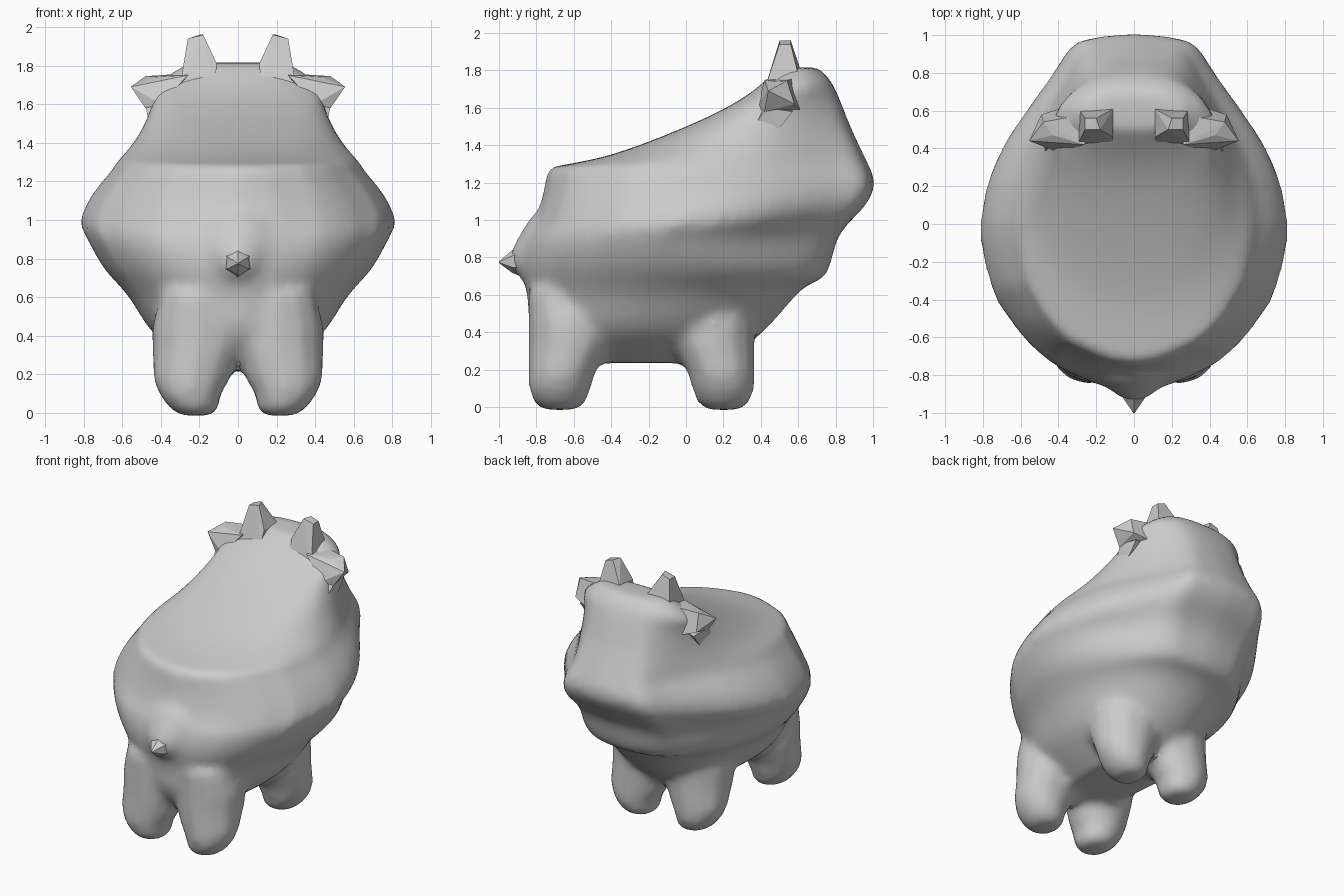
import bpy, bmesh, math

if "Cube" in bpy.data.objects:
    bpy.data.objects.remove(bpy.data.objects["Cube"])

N = 48

def make_object(name, bm):
    bmesh.ops.recalc_face_normals(bm, faces=bm.faces)
    me = bpy.data.meshes.new(name)
    bm.to_mesh(me)
    bm.free()
    ob = bpy.data.objects.new(name, me)
    bpy.context.collection.objects.link(ob)
    return ob

def loft(bm, rings):
    loops = [[bm.verts.new(p) for p in r] for r in rings]
    for a, b in zip(loops, loops[1:]):
        n = len(a)
        for i in range(n):
            j = (i + 1) % n
            bm.faces.new((a[i], a[j], b[j], b[i]))
    bm.faces.new(loops[0])
    bm.faces.new(loops[-1])

# Egg-shaped plan: wide behind the middle, narrow blunt muzzle
EGG = [(-1, 0), (-.98, .2), (-.87, .52), (-.75, .7), (-.5, .9), (-.3, .97), (-.11, 1),
       (.1, .97), (.33, .88), (.55, .72), (.77, .54), (.92, .44), (.98, .33), (1, 0)]

def egg(u):
    for (u0, w0), (u1, w1) in zip(EGG, EGG[1:]):
        if u <= u1:
            return w0 + (w1 - w0) * (u - u0) / (u1 - u0)
    return 0

def body_ring(row, expo, lift):
    yb, zb, yf, zf, w, blend = row
    blend = max(0, min(1, blend))
    pts = []
    for i in range(N):
        a = 2 * math.pi * i / N
        u = max(-1, min(1, -math.cos(a)))
        square = (1 - abs(u) ** expo) ** (1 / expo)
        x = w * (blend * egg(u) + (1 - blend) * square)
        s = (u + 1) / 2
        pts.append((x if i < N / 2 else -x, yb + (yf - yb) * s,
                    zb + (zf - zb) * s ** lift))
    return pts

def spline(rows, steps=4):
    """Catmull-Rom through the section rows"""
    out = []
    for i in range(len(rows) - 1):
        quad = (rows[max(i - 1, 0)], rows[i], rows[i + 1], rows[min(i + 2, len(rows) - 1)])
        for k in range(steps):
            t = k / steps
            out.append([.5 * (2 * b + (c - a) * t + (2 * a - 5 * b + 4 * c - d) * t * t
                              + (3 * b - a - 3 * c + d) * t ** 3)
                        for a, b, c, d in zip(*quad)])
    return out + [rows[-1]]

# Body and head: back y, back z, front y, front z, half width, egg amount
lower = [
    (-.66, .235, .22, .235, .2, 0),
    (-.82, .40, .43, .42, .43, 0),
    (-.85, .60, .62, .63, .57, .2),
    (-.88, .76, .75, .71, .70, .45),
    (-.86, .90, .82, .92, .785, .85),
    (-.815, .98, .96, 1.08, .82, 1),
    (-.77, 1.12, 1.01, 1.2, .76, 1),
    (-.74, 1.28, .96, 1.33, .63, .9)]
upper = [lower[-1],
    (-.40, 1.35, .88, 1.5, .53, .6),
    (0, 1.50, .82, 1.65, .455, .4),
    (.30, 1.65, .77, 1.75, .42, .3),
    (.50, 1.81, .70, 1.82, .26, .2)]
bm = bmesh.new()
loft(bm, [body_ring(s, 2.1, 2.5) for s in spline(lower)[:-1]]
     + [body_ring(s, 2.5, 1) for s in spline(upper)])

# Four stubby legs, flaring into the belly
for side in (1, -1):
    for y, inward in ((-.675, 1), (.2, -1)):
        rings = []
        for z, rx, ry, x in ((-.015, .08, .09, .215), (.02, .13, .14, .225),
                             (.10, .165, .17, .25), (.18, .205, .18, .24),
                             (.25, .22, .20, .225), (.34, .245, .225, .205),
                             (.45, .25, .22, .2), (.62, .2, .18, .2)):
            cy = y + inward * max(0, ry - .17)
            rings.append([(side * (x + rx * math.cos(k * math.pi / 6)),
                           cy + ry * math.sin(k * math.pi / 6), z) for k in range(12)])
        loft(bm, rings)

def tail_rings(rows, n):
    return [[(r * math.sin(k * 2 * math.pi / n), y, z + r * math.cos(k * 2 * math.pi / n))
             for k in range(n)] for y, r, z in rows]

# Rump swelling under the tail
loft(bm, tail_rings(((-.7, .3, .82), (-.83, .2, .82), (-.885, .12, .81), (-.93, .06, .79)), 12))
body = make_object("body", bm)

# Fuse and soften the body
rm = body.modifiers.new("fuse", 'REMESH')
rm.mode = 'VOXEL'
rm.voxel_size = .03
sm = body.modifiers.new("soften", 'SMOOTH')
sm.factor = .5
sm.iterations = 8
bpy.context.view_layer.objects.active = body
body.select_set(True)
for m in ("fuse", "soften"):
    bpy.ops.object.modifier_apply(modifier=m)
bpy.ops.object.shade_smooth_by_angle(angle=math.radians(30))

def hull(name, pts, side):
    bm = bmesh.new()
    for x, y, z in pts:
        bm.verts.new((side * x, y, z))
    bmesh.ops.convex_hull(bm, input=bm.verts)
    loose = [v for v in bm.verts if not v.link_faces]
    bmesh.ops.delete(bm, geom=loose, context='VERTS')
    return make_object(name, bm)

# Faceted horns and ears, mirrored
horn = [(.18, .50, 1.96), (.20, .56, 1.96), (.26, .56, 1.94), (.26, .50, 1.94),
        (.11, .46, 1.81), (.11, .61, 1.81), (.27, .60, 1.79), (.27, .45, 1.78),
        (.12, .42, 1.70), (.12, .62, 1.70), (.30, .62, 1.70), (.30, .42, 1.70)]
ear = [(.48, .54, 1.745), (.43, .47, 1.74), (.555, .44, 1.69), (.49, .58, 1.62),
       (.48, .42, 1.58), (.26, .58, 1.76), (.26, .42, 1.75), (.36, .62, 1.58), (.40, .38, 1.6)]
lobe = [(.46, .35, 1.48), (.46, .50, 1.49), (.48, .43, 1.6), (.46, .57, 1.58),
        (.3, .36, 1.6), (.3, .55, 1.6), (.3, .45, 1.5)]
for side, label in ((1, "right"), (-1, "left")):
    hull("horn_" + label, horn, side)
    hull("ear_" + label, ear, side)
    hull("ear_base_" + label, lobe, side)

# Short pointed tail tip
bm = bmesh.new()
loft(bm, tail_rings(((-.86, .1, .79), (-.93, .06, .778), (-1, .004, .775)), 6))
make_object("tail", bm)
